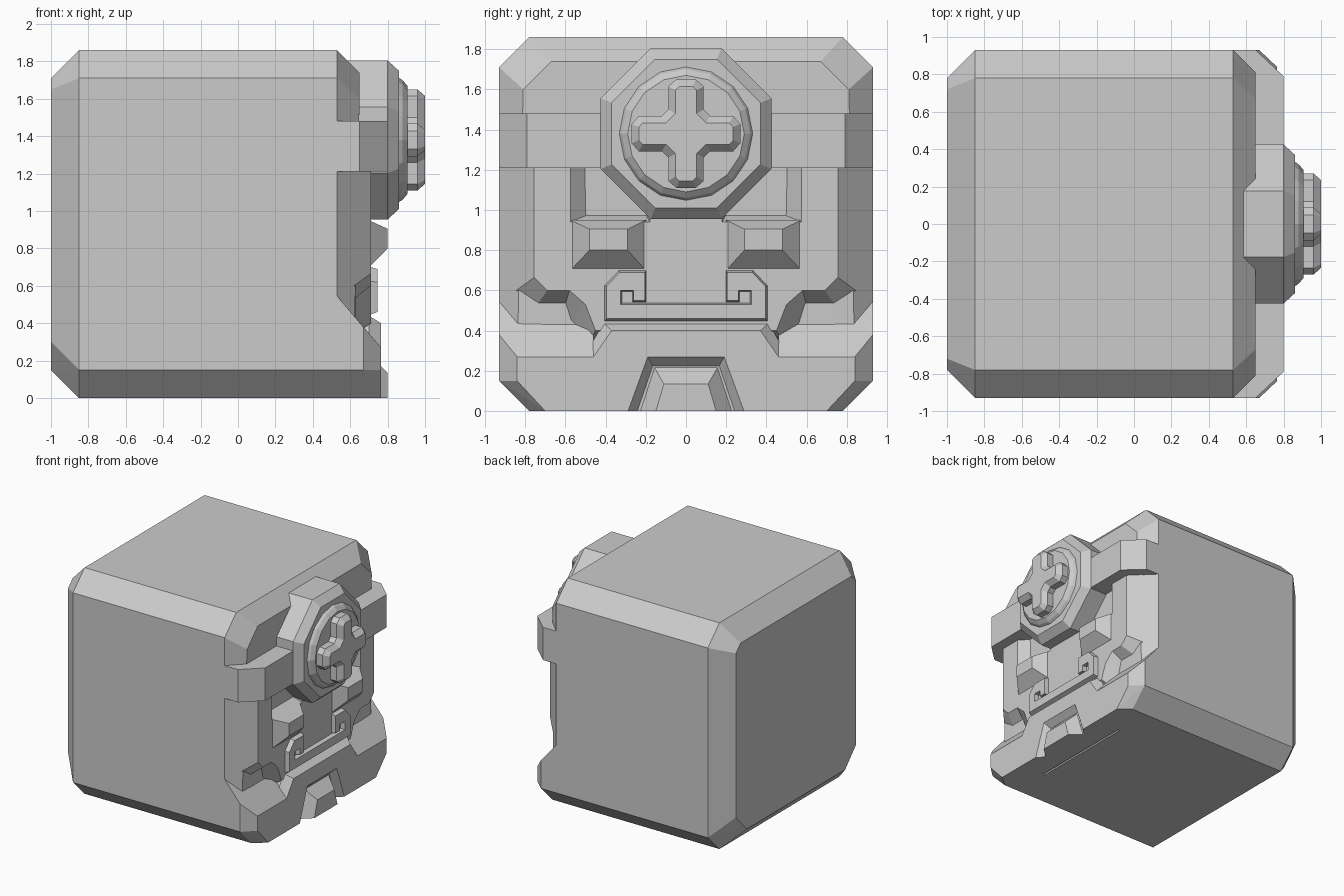
import bpy, bmesh
from math import cos, sin, pi, radians

if "Cube" in bpy.data.objects:
    bpy.data.objects.remove(bpy.data.objects["Cube"])


def finish(bm, name):
    bmesh.ops.recalc_face_normals(bm, faces=bm.faces)
    me = bpy.data.meshes.new(name)
    bm.to_mesh(me)
    bm.free()
    ob = bpy.data.objects.new(name, me)
    bpy.context.collection.objects.link(ob)
    return ob


def hull(name, pts, mirror=True):
    """Convex solid around points, optionally mirrored across y."""
    bm = bmesh.new()
    for x, y, z in pts:
        bm.verts.new((x, y, z))
        if mirror:
            bm.verts.new((x, -y, z))
    r = bmesh.ops.convex_hull(bm, input=bm.verts)
    junk = [v for v in bm.verts if not v.link_faces]
    bmesh.ops.delete(bm, geom=junk, context='VERTS')
    bmesh.ops.dissolve_limit(bm, angle_limit=radians(1), verts=bm.verts, edges=bm.edges)
    return finish(bm, name)


def loft(name, levels):
    """Skin matching (y, z) outlines placed at successive x positions."""
    bm = bmesh.new()
    rings = [[bm.verts.new((x, y, z)) for y, z in poly] for x, poly in levels]
    n = len(rings[0])
    for a, b in zip(rings, rings[1:]):
        for i in range(n):
            j = (i + 1) % n
            bm.faces.new((a[i], a[j], b[j], b[i]))
    bm.faces.new(rings[0])
    bm.faces.new(rings[-1])
    return finish(bm, name)


def sym(p):
    return p + [(-y, z) for y, z in reversed(p)]


def ring(n, r, cz, phase):
    return [(r * cos(2 * pi * (i + phase) / n), cz + r * sin(2 * pi * (i + phase) / n))
            for i in range(n)]


# Main chamfered block
hull("body", [
    (-1, .72, 1.71), (-1, .78, 1.65), (-1, .78, .30), (-1, .64, .15),
    (-.85, .93, 1.71), (-.85, .93, .15), (-.85, .78, 1.86), (-.85, .78, 0),
    (.53, .93, 1.71), (.53, .93, .15), (.53, .78, 1.86), (.53, .78, 0),
    (.65, .67, 1.74), (.65, .81, 1.60), (.62, .84, .24), (.62, .69, .09)])

# Brow band wrapping the front corners
hull("brow_band", [(x, y, z) for z in (1.21, 1.48)
                   for x, y in ((.5, .93), (.65, .93), (.80, .79))])

# Face panel with eye recesses and stepped cheeks
front = [(.18, 1.0), (.18, .94), (.575, .94), (.575, 1.21), (.755, 1.21),
         (.755, .665), (.69, .60), (.58, .60), (.50, .53), (.45, .40)]
back = [(.20, 1.0), (.20, .98), (.48, .98), (.48, 1.21), (.845, 1.21),
        (.845, .60), (.74, .53), (.60, .53), (.57, .44), (.48, .34)]
loft("face_panel", [(.62, sym(back)), (.71, sym(front))])

# Eyes
for s, side in ((1, "left"), (-1, "right")):
    loft("eye_" + side, [
        (.70, [(s * .20, .70), (s * .575, .70), (s * .575, .95), (s * .20, .95)]),
        (.80, [(s * .29, .80), (s * .48, .80), (s * .48, .905), (s * .29, .905)])])

# Mouth plate with curled ends
mouth = [(.325, .53), (.325, .60), (.26, .60), (.26, .55), (.205, .55),
         (.205, .69), (.33, .69), (.395, .62), (.395, .46)]
mouth_base = [(.315, .54), (.315, .59), (.27, .59), (.27, .54), (.195, .54),
              (.195, .705), (.335, .705), (.41, .625), (.41, .44)]
plate_base = [(.18, .54)] + mouth_base
plate = [(.18, .53)] + mouth
loft("mouth_plate", [(.69, sym(plate_base)), (.745, sym(plate))])

# Jaw corners
for s, side in ((1, "left"), (-1, "right")):
    hull("jaw_" + side, [(x, s * y, z) for x, y, z in [
        (.765, .46, .27), (.765, .84, .27), (.765, .84, .15), (.765, .70, 0),
        (.765, .46, 0), (.67, .93, .38), (.67, .93, .15), (.67, .78, 0),
        (.53, .93, .545), (.53, .93, .15), (.53, .78, 0),
        (.53, .46, .545), (.53, .46, 0)]], mirror=False)

# Chin centre with a trapezoid notch
chin = loft("chin", [
    (.55, sym([(.46, 0), (.50, .30), (.41, .44)])),
    (.70, sym([(.46, 0), (.49, .30), (.41, .44)])),
    (.765, sym([(.46, 0), (.46, .27), (.37, .40)]))])
cutter = loft("notch_cutter", [
    (.715, sym([(.276, -.1), (.165, .225)])),
    (.765, sym([(.325, -.1), (.19, .27)])),
    (.815, sym([(.374, -.1), (.215, .315)]))])
cutter.hide_render = True
cutter.hide_viewport = True
mod = chin.modifiers.new("notch", 'BOOLEAN')
mod.operation = 'DIFFERENCE'
mod.object = cutter
mod.solver = 'EXACT'
bpy.context.view_layer.update()
cut = bpy.data.meshes.new_from_object(
    chin.evaluated_get(bpy.context.evaluated_depsgraph_get()))
chin.modifiers.clear()
chin.data = cut
bpy.data.objects.remove(cutter)

# Wedge standing in the notch
loft("chin_wedge", [(.70, sym([(.24, 0), (.165, .23)])),
                    (.80, sym([(.15, 0), (.11, .135)]))])

# Octagonal forehead badge, round boss and raised cross
CZ = 1.38
R8 = 1 / cos(pi / 8)
loft("badge", [(x, ring(8, a * R8, CZ, .5)) for x, a in
               ((.5, .425), (.80, .425), (.86, .37))])
loft("boss", [(x, ring(16, r, CZ, 0)) for x, r in ((.85, .338), (.88, .32), (.905, .29))])


def cross(quad):
    pts = []
    for k in range(4):
        c, s = (1, 0, -1, 0)[k], (0, 1, 0, -1)[k]
        pts += [(c * y - s * z, CZ + s * y + c * z) for y, z in quad]
    return pts


outer = [(.27, .048), (.235, .088), (.12, .088), (.088, .12), (.088, .235), (.048, .27)]
inner = [(.235, .033), (.215, .053), (.10, .053), (.053, .10), (.053, .215), (.033, .235)]
loft("cross", [(.89, cross(outer)), (.96, cross(outer)), (1.0, cross(inner))])
